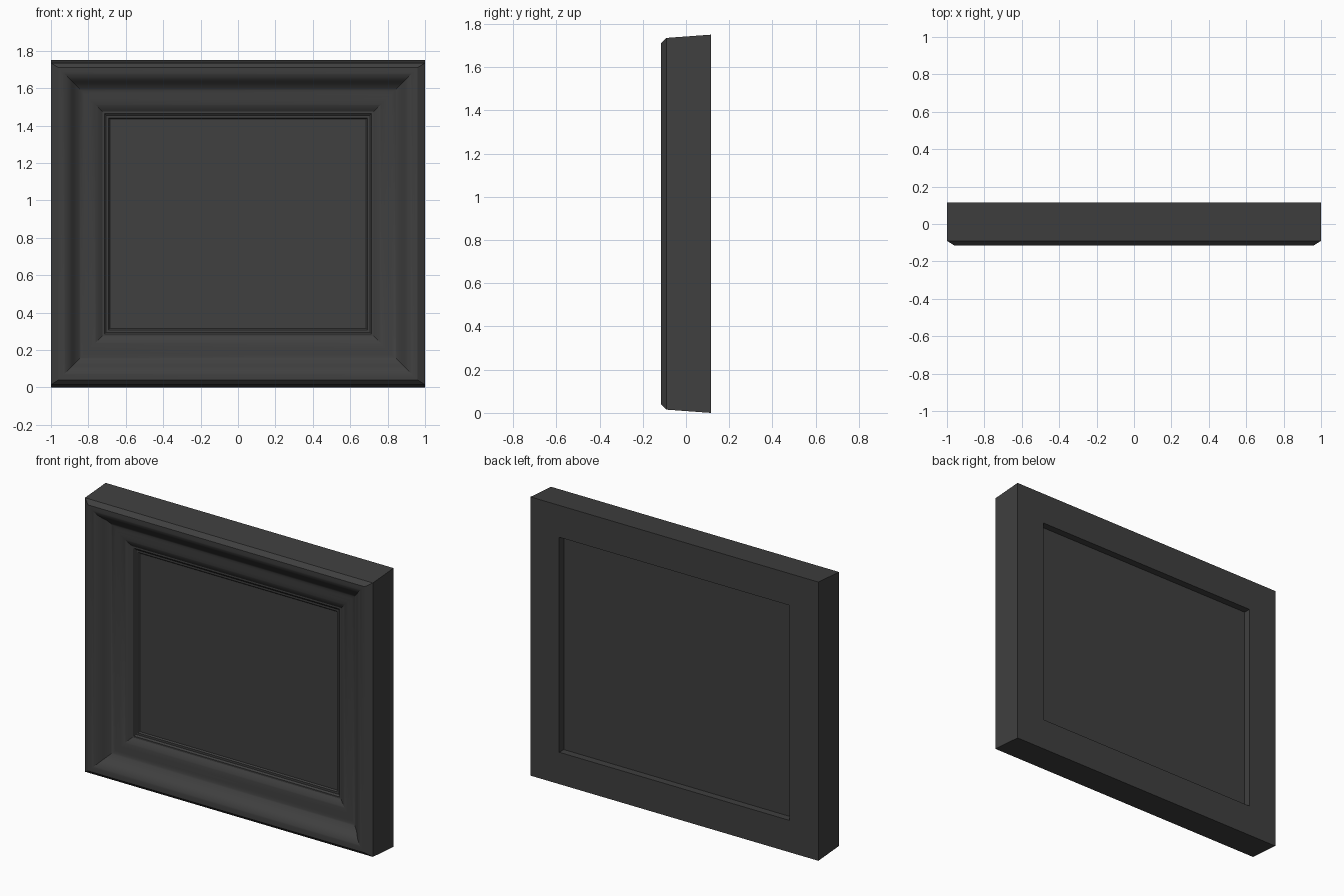
import bpy, bmesh, math

if "Cube" in bpy.data.objects:
    bpy.data.objects.remove(bpy.data.objects["Cube"])

MID, HALF_W, HALF_H = 0.875, 1.0, 0.875

charcoal = bpy.data.materials.new("charcoal")
charcoal.use_nodes = True
colour = (0.05, 0.05, 0.05, 1)
charcoal.diffuse_color = colour
bsdf = charcoal.node_tree.nodes["Principled BSDF"]
bsdf.inputs["Base Color"].default_value = colour


def finish(bm, name):
    bmesh.ops.recalc_face_normals(bm, faces=bm.faces)
    mesh = bpy.data.meshes.new(name)
    bm.to_mesh(mesh)
    bm.free()
    mesh.materials.append(charcoal)
    obj = bpy.data.objects.new(name, mesh)
    bpy.context.collection.objects.link(obj)
    return obj


def smooth_curve(points, steps):
    """Catmull-Rom interpolation through the moulding points."""
    pts = [points[0]] + points + [points[-1]]
    out = []
    for a, b, c, d in zip(pts, pts[1:], pts[2:], pts[3:]):
        for i in range(steps):
            t = i / steps
            out.append(tuple(
                q + t / 2 * (r - p + t * (2*p - 5*q + 4*r - s + t * (3*(q - r) + s - p)))
                for p, q, r, s in zip(a, b, c, d)))
    return out + [points[-1]]


# Moulding section: (inset from the outer edge, depth)
ogee = smooth_curve([(0.04, -0.115), (0.07, -0.112), (0.10, -0.097), (0.13, -0.066),
                     (0.16, -0.046), (0.19, -0.041), (0.22, -0.037), (0.25, -0.027),
                     (0.275, -0.012)], 4)
lip = [(0.285, -0.012), (0.295, -0.004), (0.308, -0.004), (0.315, 0.004)]
rabbet = [(0.20, 0.004), (0.20, 0.115)]
section = [(0.0, 0.115), (0.0, -0.09)] + ogee + lip + rabbet

# Frame: mitred sweep of the section around the rectangle
bm = bmesh.new()
rings = []
for i, (inset, y) in enumerate(section):
    w = HALF_W - inset
    h = HALF_H - (0.015 if i == 1 else inset)  # top and bottom taper forward
    rings.append([bm.verts.new((sx * w, y, MID + sz * h))
                  for sx, sz in ((-1, -1), (1, -1), (1, 1), (-1, 1))])
for a, b in zip(rings, rings[1:] + rings[:1]):
    for k in range(4):
        n = (k + 1) % 4
        bm.faces.new((a[k], a[n], b[n], b[k]))
frame = finish(bm, "frame")

bpy.ops.object.select_all(action='DESELECT')
frame.select_set(True)
bpy.context.view_layer.objects.active = frame
bpy.ops.object.shade_smooth_by_angle(angle=math.radians(25))

# Panel held in the rabbet behind the moulding
bm = bmesh.new()
bmesh.ops.create_cube(bm, size=1)
for v in bm.verts:
    v.co = (v.co.x * 1.6, 0.0375 + v.co.y * 0.065, MID + v.co.z * 1.35)
finish(bm, "picture_panel")
